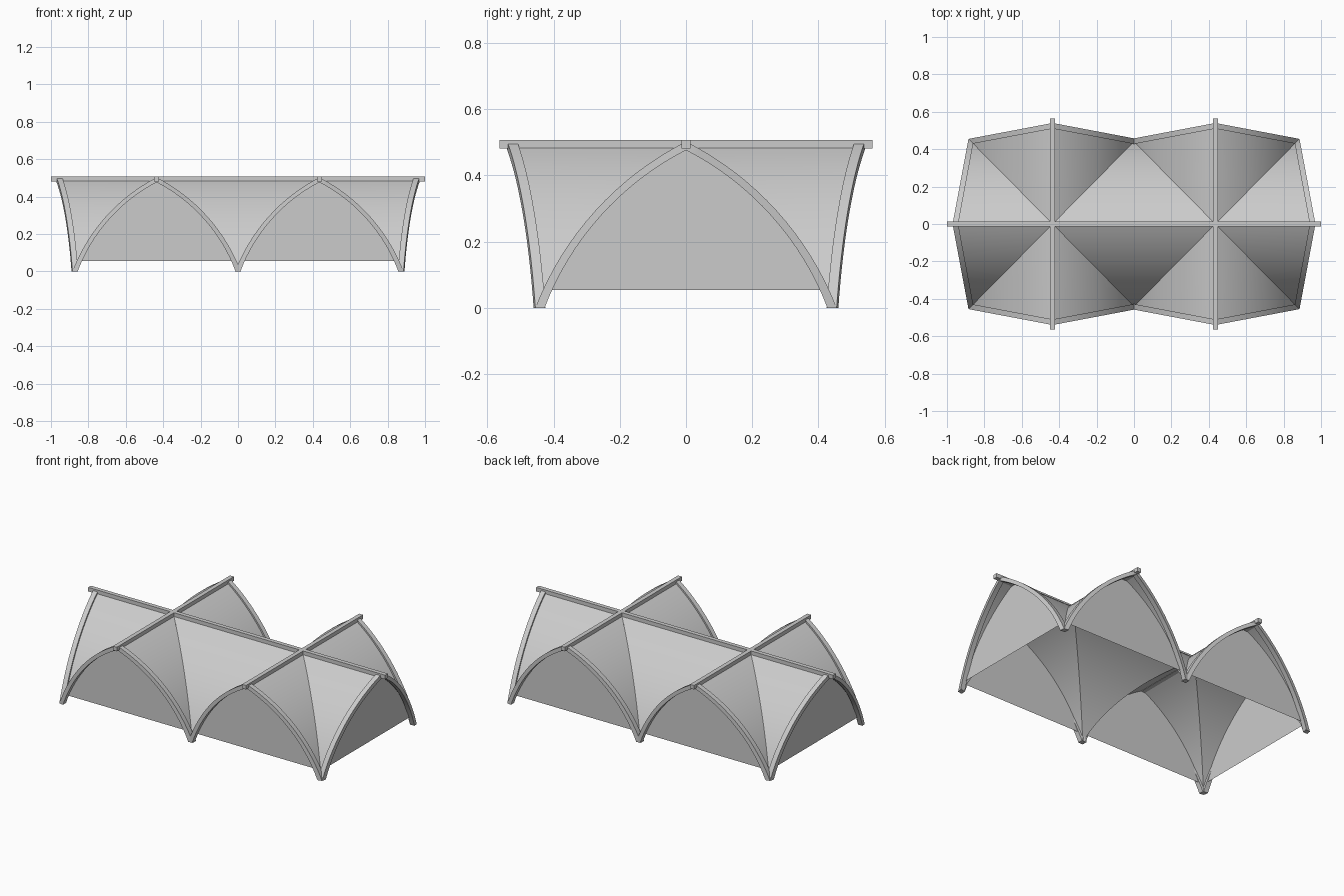
import bpy, bmesh, math

if "Cube" in bpy.data.objects:
    bpy.data.objects.remove(bpy.data.objects["Cube"], do_unlink=True)

BAY = 0.435      # half length of a bay, also its centre offset
SPAN = 0.44      # half width of the vault
RISE = 0.49      # ridge height of the vault
LEAN = 0.085     # how far each outer arch leans out at its crown
STEPS = 16

grey = bpy.data.materials.new("light grey")
grey.use_nodes = True
colour = (0.6, 0.6, 0.6, 1)
grey.diffuse_color = colour
grey.node_tree.nodes["Principled BSDF"].inputs["Base Color"].default_value = colour


def half_arc(foot, crown, bend=math.radians(21)):
    """Circular arc from (foot, 0) up to (0, crown), as (offset, height) points."""
    chord = math.hypot(foot, crown)
    radius = chord / (2 * math.sin(bend))
    depth = radius * math.cos(bend)
    cx = foot / 2 - depth * crown / chord
    cz = crown / 2 - depth * foot / chord
    a0 = math.atan2(-cz, foot - cx)
    return [(cx + radius * math.cos(a0 + 2 * bend * i / STEPS),
             cz + radius * math.sin(a0 + 2 * bend * i / STEPS))
            for i in range(STEPS + 1)]


def full_arch(foot, crown):
    half = half_arc(foot, crown)
    return [(-u, z) for u, z in half] + [(u, z) for u, z in reversed(half[:-1])]


def make(name, rows, closed=False, upward=False):
    """Skin matching rows of points; closed rows form a solid bar with end caps."""
    bm = bmesh.new()
    grid = [[bm.verts.new(p) for p in row] for row in rows]
    n = len(rows[0])
    for a, b in zip(grid, grid[1:]):
        for i in range(n if closed else n - 1):
            j = (i + 1) % n
            bm.faces.new((a[i], a[j], b[j], b[i]))
    if closed:
        bm.faces.new(grid[0])
        bm.faces.new(grid[-1])
    bmesh.ops.remove_doubles(bm, verts=bm.verts[:], dist=1e-5)
    bmesh.ops.recalc_face_normals(bm, faces=bm.faces[:])
    bm.normal_update()
    if upward and sum(f.normal.z for f in bm.faces) < 0:
        bmesh.ops.reverse_faces(bm, faces=bm.faces[:])
    mesh = bpy.data.meshes.new(name)
    bm.to_mesh(mesh)
    bm.free()
    mesh.materials.append(grey)
    obj = bpy.data.objects.new(name, mesh)
    bpy.context.collection.objects.link(obj)
    bpy.ops.object.select_all(action='DESELECT')
    obj.select_set(True)
    bpy.context.view_layer.objects.active = obj
    bpy.ops.object.shade_smooth_by_angle(angle=math.radians(30))
    return obj


def open_bay(label, half, reach, inner, place):
    """Gore, leaning rib and end wall; place maps (along, outward, up) to x, y, z."""
    # vault gore from the groin lines out to the leaning arch
    rows = []
    for u, z in full_arch(half, RISE):
        k = 1 - abs(u) / half
        rows.append([place(u, inner + (reach - inner) * (1 - k), z),
                     place(u, reach + LEAN * k, z)])
    make(label + "_vault_gore", rows, upward=True)

    # rectangular rib along the leaning arch
    rows = []
    for (uo, zo), (ui, zi) in zip(full_arch(half + 0.015, 0.502),
                                  full_arch(half - 0.013, 0.476)):
        ring = []
        for u, z, back in ((uo, zo, 0), (uo, zo, 0.03), (ui, zi, 0.03), (ui, zi, 0)):
            out = reach + 0.015 + LEAN * (1 - abs(u) / (half + 0.015)) - back
            ring.append(place(u, out, z))
        rows.append(ring)
    make(label + "_arch_rib", rows, closed=True)

    # upright wall filling the arch, raised off the ground
    sill = 0.054
    rows = [[place(u, reach, sill), place(u, reach, z)]
            for u, z in full_arch(half, RISE) if z > sill]
    make(label + "_wall", rows)


# side arches, two on the front and two on the back
for side, s in (("front", -1), ("back", 1)):
    for hand, c in (("left", BAY), ("right", -BAY)):
        open_bay(f"{side}_{hand}", BAY, SPAN, 0,
                 lambda u, o, z, s=s, c=c: (c + u, s * o, z))

# end arches
for end, s in (("left_end", 1), ("right_end", -1)):
    open_bay(end, SPAN, 2 * BAY, BAY, lambda u, o, z, s=s: (s * o, u, z))

# diamond of vault between the two bays
diamond = []
for v, z in full_arch(SPAN, RISE):
    w = BAY * (1 - abs(v) / SPAN)
    diamond.append([(-w, v, z), (w, v, z)])
make("middle_vault", diamond, upward=True)


def beam(name, x, y, hx, hy):
    ring = ((-1, -1), (1, -1), (1, 1), (-1, 1))
    make(name, [[(x + a * hx, y + b * hy, z) for a, b in ring]
                for z in (0.481, 0.506)], closed=True)


# ridge beams
beam("long_ridge_beam", 0, 0, 1.0, 0.013)
for hand, c in (("left", BAY), ("right", -BAY)):
    beam(hand + "_cross_ridge_beam", c, 0, 0.013, 0.563)
